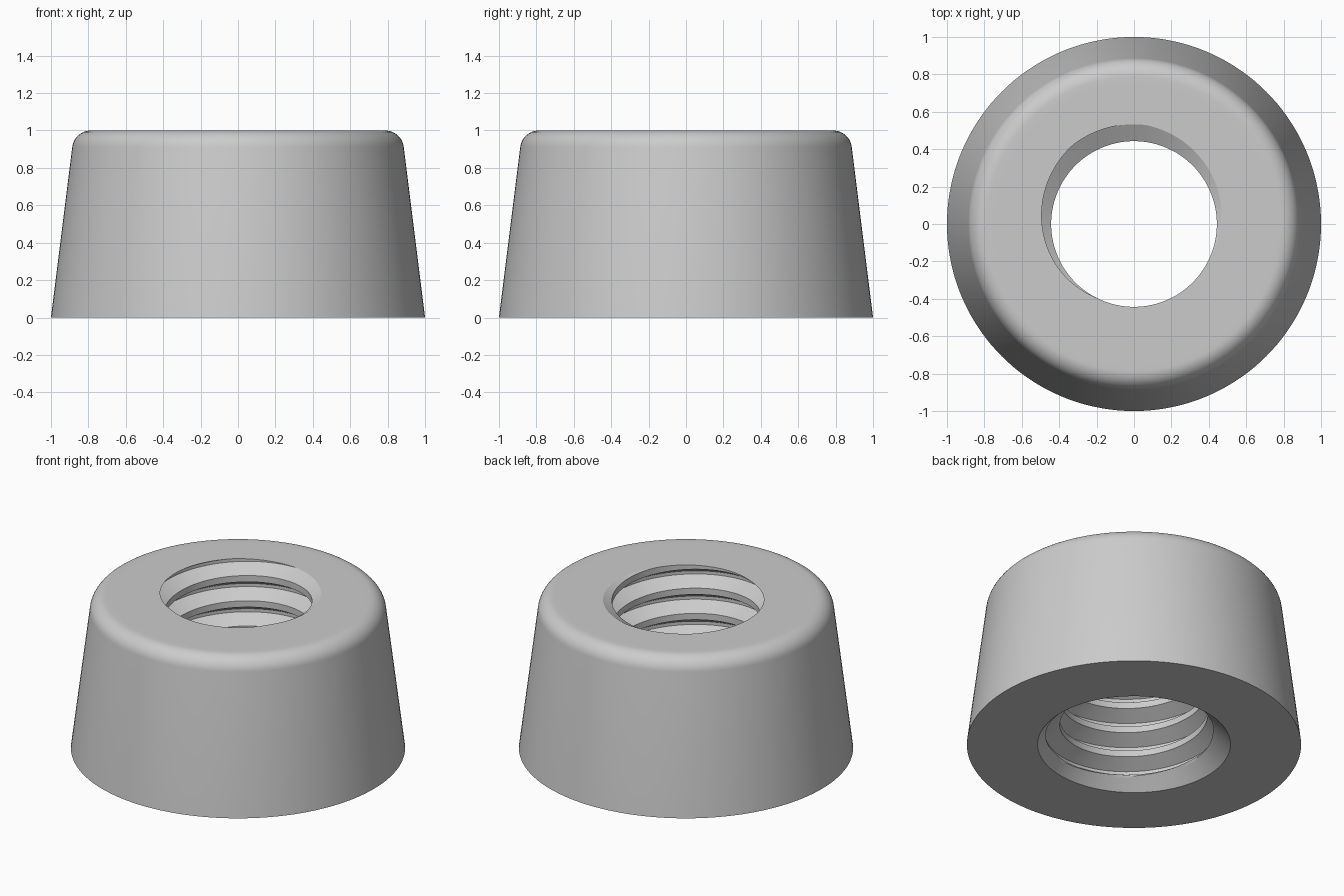
import bpy
import bmesh
from math import sin, cos, tau, radians

if "Cube" in bpy.data.objects:
    bpy.data.objects.remove(bpy.data.objects["Cube"], do_unlink=True)

HEIGHT = 1.0
PITCH = HEIGHT / 6
MINOR, MAJOR = 0.443, 0.533      # thread crest and root radii
SINK = 0.577                     # countersink radius at the base
START = radians(106)             # where the groove meets the top face
COLUMNS = 144
ROOT, CREST = 1 / 16, 3 / 8      # half widths of groove root and mouth, in pitches


def bore_radius(angle, z):
    """Radius of the threaded and countersunk hole."""
    turn = (z - HEIGHT) / PITCH + (angle - START) / tau
    d = abs(turn - round(turn))
    t = min(max((d - ROOT) / (CREST - ROOT), 0), 1)
    return max(MAJOR + (MINOR - MAJOR) * t, SINK - z)


def spread(a, b, steps):
    return [a + (b - a) * i / steps for i in range(steps)]


# Samples across one thread: flank, root, flank, crest
samples = (spread(-CREST, -ROOT, 6) + spread(-ROOT, ROOT, 2)
           + spread(ROOT, CREST, 6) + spread(CREST, 1 - CREST, 4))

# Outer wall: tapered side, rounded shoulder, flat top
outer = [(1.0, 0.0)]
for i in range(11):
    a = radians(7.2 + 82.8 * i / 10)
    outer.append((0.787 + 0.1 * cos(a), 0.9 + 0.1 * sin(a)))
outer.append((0.75, HEIGHT))


def section(angle):
    """Closed cross-section at one angle, from the base rim to the hole."""
    points = list(outer)
    shift = (angle - START) / tau
    for turn in range(8, -9, -1):
        for f in reversed(samples):
            z = HEIGHT + (turn + f - shift) * PITCH
            if -8 * PITCH < z - HEIGHT < 3 * PITCH or turn:
                z = min(max(z, 0), HEIGHT)
                points.append((bore_radius(angle, z), z))
    return points


bm = bmesh.new()
columns = []
for i in range(COLUMNS + 1):
    a = tau * i / COLUMNS
    columns.append([bm.verts.new((r * cos(a), r * sin(a), z)) for r, z in section(a)])
for left, right in zip(columns, columns[1:]):
    for k in range(len(left)):
        n = (k + 1) % len(left)
        bm.faces.new((left[k], right[k], right[n], left[n]))
bmesh.ops.remove_doubles(bm, verts=bm.verts, dist=0.0004)
bmesh.ops.recalc_face_normals(bm, faces=bm.faces)

mesh = bpy.data.meshes.new("threaded_foot")
bm.to_mesh(mesh)
bm.free()
foot = bpy.data.objects.new("threaded_foot", mesh)
bpy.context.collection.objects.link(foot)

# Plain grey finish
grey = bpy.data.materials.new("plain_grey")
grey.use_nodes = True
colour = (0.6, 0.6, 0.6, 1)
grey.diffuse_color = colour
grey.node_tree.nodes["Principled BSDF"].inputs["Base Color"].default_value = colour
mesh.materials.append(grey)

bpy.ops.object.select_all(action="DESELECT")
foot.select_set(True)
bpy.context.view_layer.objects.active = foot
bpy.ops.object.shade_smooth_by_angle(angle=radians(28))
